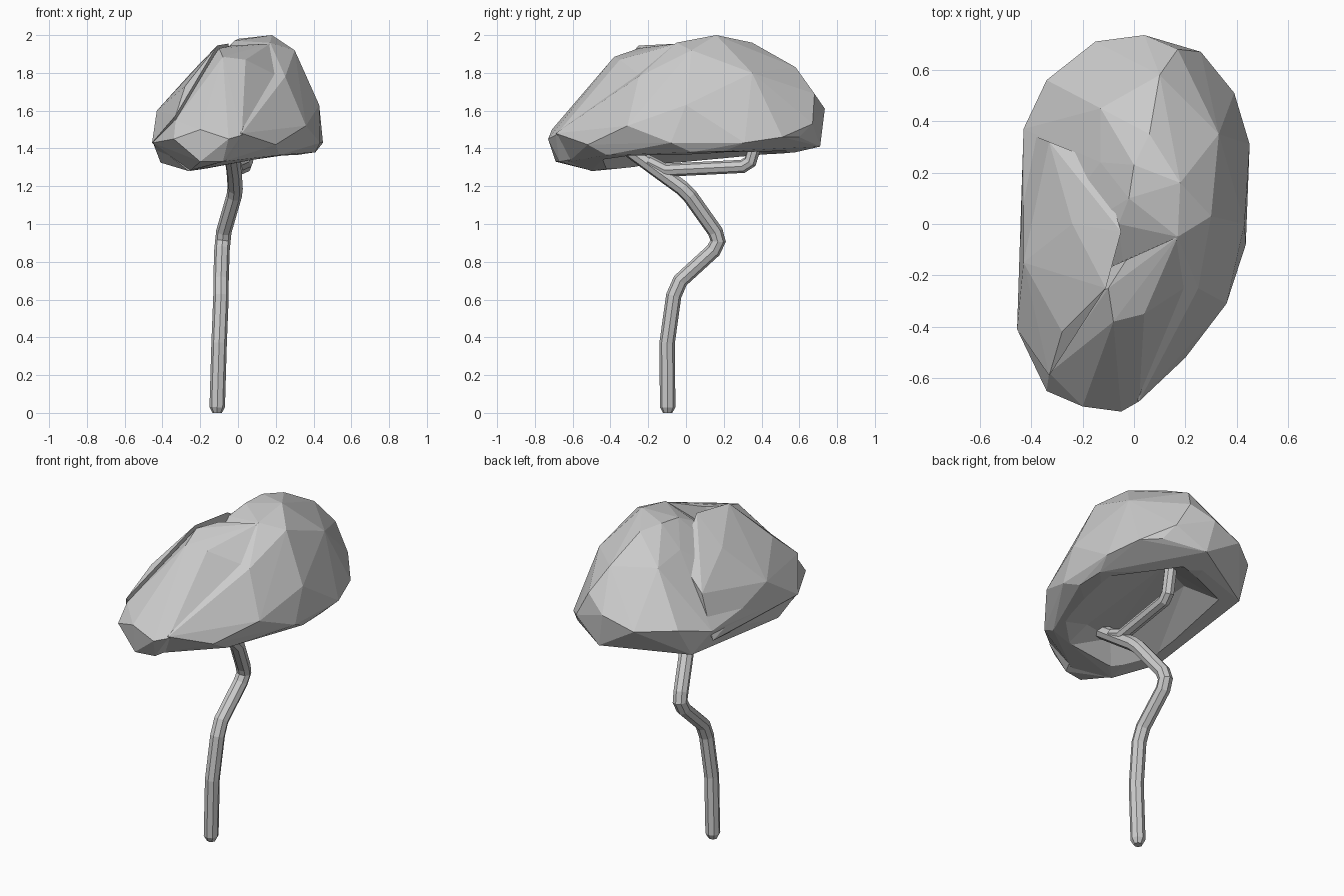
import bpy
import bmesh

# Remove the default object
default_object = bpy.data.objects.get("Cube")
if default_object:
    bpy.data.objects.remove(default_object, do_unlink=True)

# One plain grey for the whole tree
grey = bpy.data.materials.new("plain grey")
grey.use_nodes = True
grey_colour = (0.6, 0.6, 0.6, 1)
grey.diffuse_color = grey_colour
grey.node_tree.nodes["Principled BSDF"].inputs["Base Color"].default_value = grey_colour


def make_lobe(name, corners):
    """Wrap a faceted convex lobe of foliage around its corner points."""
    mesh = bpy.data.meshes.new(name)
    bm = bmesh.new()
    for corner in corners:
        bm.verts.new(corner)
    result = bmesh.ops.convex_hull(bm, input=bm.verts)
    unused = {item for key in ("geom_interior", "geom_unused") for item in result[key]
              if isinstance(item, bmesh.types.BMVert)}
    bmesh.ops.delete(bm, geom=list(unused), context="VERTS")
    bmesh.ops.recalc_face_normals(bm, faces=bm.faces)
    bm.to_mesh(mesh)
    bm.free()
    mesh.materials.append(grey)
    lobe = bpy.data.objects.new(name, mesh)
    bpy.context.collection.objects.link(lobe)
    return lobe


def combine(target, other, operation):
    """Fuse another lobe into the target, or carve it out."""
    bpy.context.view_layer.objects.active = target
    modifier = target.modifiers.new("combine", "BOOLEAN")
    modifier.operation = operation
    modifier.solver = "EXACT"
    modifier.object = other
    bpy.ops.object.modifier_apply(modifier=modifier.name)
    bpy.data.objects.remove(other, do_unlink=True)


def make_limb(name, path, thickness, round_start=False):
    """Sweep an eight-sided section along a path, as a flat-shaded mesh."""
    curve = bpy.data.curves.new(name, "CURVE")
    curve.dimensions = "3D"
    curve.bevel_depth = thickness
    curve.bevel_resolution = 2
    curve.use_fill_caps = True
    spline = curve.splines.new("POLY")
    spline.points.add(len(path) - 1)
    for point, position in zip(spline.points, path):
        point.co = (*position, 1)
    if round_start:
        spline.points[0].radius = 0.6
    limb = bpy.data.objects.new(name, curve)
    bpy.context.collection.objects.link(limb)
    bpy.ops.object.select_all(action="DESELECT")
    bpy.context.view_layer.objects.active = limb
    limb.select_set(True)
    bpy.ops.object.convert(target="MESH")
    limb = bpy.context.view_layer.objects.active
    limb.data.materials.clear()
    limb.data.materials.append(grey)
    for face in limb.data.polygons:
        face.use_smooth = False
    return limb


# Large foliage lobe: right flank, crown, back, then left flank and underside
canopy = make_lobe("canopy", [
    (.45, .31, 1.43), (.41, .2, 1.385), (.43, 0, 1.63), (.435, -.08, 1.43),
    (.36, -.31, 1.52), (.41, .03, 1.38), (.22, -.42, 1.365), (.2, -.52, 1.42),
    (.02, -.69, 1.48), (.25, -.25, 1.78), (.3, .03, 1.92), (.18, .16, 2),
    (.17, -.05, 1.96), (0, .23, 1.98), (-.02, .1, 1.97), (.06, .35, 1.96),
    (.33, .35, 1.8), (.39, .51, 1.46), (.26, .67, 1.53), (.17, .68, 1.69),
    (.04, .735, 1.61), (-.15, .71, 1.55), (-.34, .56, 1.55), (-.43, .37, 1.5),
    (.1, .58, 1.83), (-.13, .45, 1.83), (-.13, .24, 1.86), (.08, .71, 1.41),
    (0, .58, 1.38), (-.36, .46, 1.375), (.3, .6, 1.46), (-.06, 0, 1.92),
    (-.43, -.15, 1.55), (-.45, -.4, 1.43), (-.41, -.29, 1.325),
    (-.26, -.5, 1.28), (-.08, -.62, 1.33),
])

# Side lobe with a sharp crest
side_lobe = make_lobe("side_lobe", [
    (-.455, -.41, 1.43), (-.43, .36, 1.44), (-.43, -.15, 1.6), (-.33, .32, 1.68),
    (-.33, -.59, 1.575), (-.28, -.42, 1.73), (-.11, -.25, 1.945), (-.05, -.03, 1.955),
    (-.24, 0, 1.81), (-.13, .24, 1.8), (-.38, -.3, 1.36), (-.1, 0, 1.45),
])

# Low lobe at the front
front_lobe = make_lobe("front_lobe", [
    (-.33, -.58, 1.55), (-.08, -.38, 1.885), (.04, -.35, 1.87), (-.03, -.14, 1.945),
    (-.1, -.25, 1.93), (.17, -.05, 1.955), (.24, -.22, 1.77), (.02, -.69, 1.47),
    (-.05, -.73, 1.45), (-.2, -.71, 1.5), (-.34, -.65, 1.45), (-.1, -.6, 1.61),
    (-.25, -.51, 1.285), (-.2, -.69, 1.33), (-.08, -.67, 1.33), (.05, -.4, 1.38),
    (-.45, -.42, 1.43), (-.4, -.3, 1.335),
])

# Shallow hollow in the underside
hollow = make_lobe("hollow", [
    (.36, .2, 1.375), (.1, .56, 1.375), (-.27, .42, 1.36), (-.33, -.2, 1.31),
    (-.2, -.43, 1.28), (.1, -.46, 1.33), (.28, -.3, 1.35),
    (-.1, -.32, 1.39), (.08, -.3, 1.4), (.08, .35, 1.48), (-.12, .28, 1.46),
])

# Fuse the lobes into one canopy and carve it from below
combine(canopy, side_lobe, "UNION")
combine(canopy, front_lobe, "UNION")
combine(canopy, hollow, "DIFFERENCE")

# Crooked trunk and the side branch that props up the back
make_limb("trunk", [
    (-.11, -.097, 0), (-.11, -.097, .03), (-.1, -.1, .37), (-.09, -.065, .62),
    (-.09, -.03, .7), (-.085, .145, .86), (-.08, .17, .91), (-.075, .155, .96),
    (-.02, .02, 1.15), (-.015, -.02, 1.19), (-.02, -.13, 1.27), (-.04, -.32, 1.41),
], thickness=.041, round_start=True)
make_limb("branch", [
    (-.02, -.2, 1.33), (-.01, -.11, 1.285), (.035, .3, 1.305),
    (.045, .34, 1.33), (.06, .39, 1.5),
], thickness=.036)
